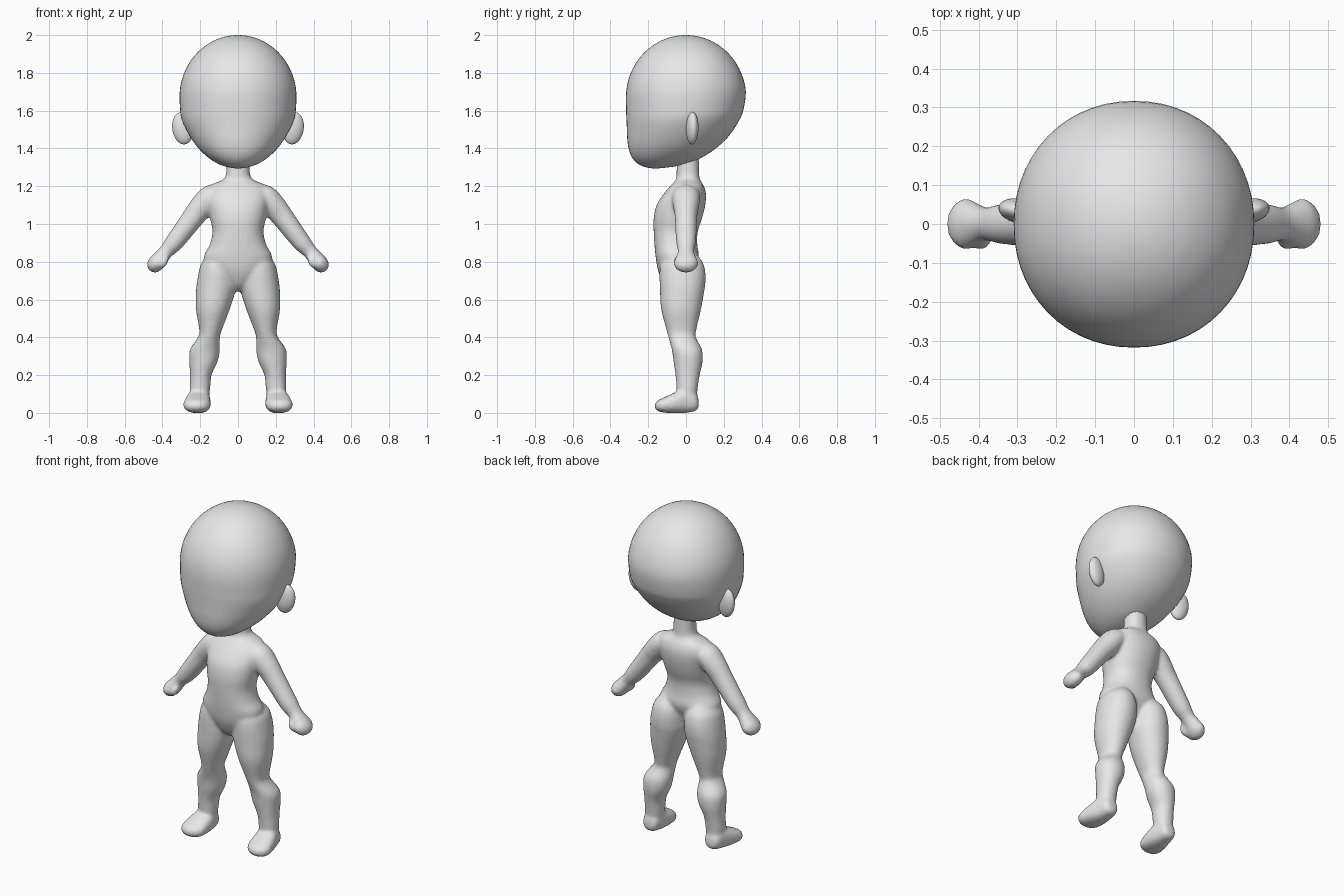
import bpy, bmesh, math
from mathutils import Vector

if "Cube" in bpy.data.objects:
    bpy.data.objects.remove(bpy.data.objects["Cube"])

skin = bpy.data.materials.new("plain grey")
skin.diffuse_color = (0.8, 0.8, 0.8, 1)
skin.use_nodes = True
skin.node_tree.nodes["Principled BSDF"].inputs["Base Color"].default_value = skin.diffuse_color


def resample(rows, steps=4):
    """Catmull-Rom interpolation through rows of numbers."""
    out = []
    for i in range(len(rows) - 1):
        a, b = rows[max(i - 1, 0)], rows[i]
        c, d = rows[i + 1], rows[min(i + 2, len(rows) - 1)]
        for s in range(steps):
            t = s / steps
            out.append([0.5 * (2 * q + (r - p) * t + (2 * p - 5 * q + 4 * r - w) * t * t
                               + (3 * q - p - 3 * r + w) * t ** 3)
                        for p, q, r, w in zip(a, b, c, d)])
    out.append(list(rows[-1]))
    return out


def loft(name, rings, n=32, power=2.0):
    """Skin a closed tube through (centre, u, v) superellipse rings."""
    bm = bmesh.new()
    loops = []
    for c, u, v in rings:
        loop = []
        for k in range(n):
            a = 2 * math.pi * k / n
            x, y = math.cos(a), math.sin(a)
            x = math.copysign(abs(x) ** (2 / power), x)
            y = math.copysign(abs(y) ** (2 / power), y)
            loop.append(bm.verts.new(c + u * x + v * y))
        loops.append(loop)
    for p, q in zip(loops, loops[1:]):
        for k in range(n):
            bm.faces.new((p[k], p[(k + 1) % n], q[(k + 1) % n], q[k]))
    bm.faces.new(loops[0])
    bm.faces.new(loops[-1])
    bmesh.ops.recalc_face_normals(bm, faces=bm.faces)
    return finish(name, bm)


def finish(name, bm):
    mesh = bpy.data.meshes.new(name)
    for f in bm.faces:
        f.smooth = True
    bm.to_mesh(mesh)
    bm.free()
    mesh.materials.append(skin)
    ob = bpy.data.objects.new(name, mesh)
    bpy.context.collection.objects.link(ob)
    return ob


def upright(rows, side=1):
    """Rows of z, x0, x1, y0, y1 -> horizontal rings."""
    return [(Vector((side * (x0 + x1) / 2, (y0 + y1) / 2, z)),
             Vector(((x1 - x0) / 2, 0, 0)), Vector((0, (y1 - y0) / 2, 0)))
            for z, x0, x1, y0, y1 in resample(rows)]


def ellipsoid(name, centre, radii, tilt=0.0, turn=0.0):
    ob_bm = bmesh.new()
    bmesh.ops.create_uvsphere(ob_bm, u_segments=32, v_segments=20, radius=1)
    ob = finish(name, ob_bm)
    ob.location, ob.scale = centre, radii
    ob.rotation_euler = (0, tilt, turn)
    return ob


# Head: domed skull, flat face, chin forward of the neck
dome = []
for deg in (89, 84, 78, 70, 60, 48, 35, 20, 5):
    t = math.radians(deg)
    r = math.cos(t)
    dome.append((1.67 + 0.33 * math.sin(t), -0.31 * r, 0.31 * r, -0.318 * r, 0.318 * r))
jaw = [(1.60, .306, -.317, .303), (1.55, .297, -.315, .282), (1.50, .275, -.313, .252),
       (1.45, .246, -.311, .213), (1.40, .209, -.304, .158), (1.36, .168, -.29, .098),
       (1.33, .126, -.268, .04), (1.31, .085, -.24, -.03), (1.299, .045, -.207, -.10),
       (1.294, .008, -.172, -.155)]
loft("head", upright(dome + [(z, -w, w, f, b) for z, w, f, b in jaw]), 56, 2.08)

# Ears
for s in (1, -1):
    ellipsoid("ear", (s * 0.293, 0.033, 1.507), (0.056, 0.032, 0.086), s * 0.15, s * 0.2)

# Torso and neck
torso = [(.645, .02, -.08, -.02), (.68, .06, -.115, .01), (.75, .14, -.147, .04),
         (.82, .182, -.16, .068), (.89, .15, -.167, .06), (.96, .135, -.171, .062),
         (1.03, .148, -.171, .085), (1.10, .16, -.156, .102), (1.16, .165, -.118, .106),
         (1.205, .145, -.08, .093), (1.235, .08, -.053, .074), (1.27, .063, -.05, .07),
         (1.36, .06, -.05, .068)]
parts = [loft("body", upright([(z, -w, w, f, b) for z, w, f, b in torso]), 40, 2.2)]

leg = [(.845, .07, .14, -.08, .05), (.80, .025, .19, -.13, .088), (.75, .011, .207, -.14, .102),
       (.70, .01, .216, -.14, .104), (.65, .012, .222, -.138, .098), (.55, .043, .223, -.132, .08),
       (.44, .085, .205, -.104, .055), (.40, .096, .212, -.093, .052), (.335, .096, .255, -.075, .085),
       (.27, .108, .258, -.066, .088), (.20, .14, .254, -.056, .073), (.13, .147, .256, -.05, .062),
       (.05, .16, .25, -.045, .055)]
# Foot slices: y, x centre, half width, bottom, top
foot = [(.068, .205, .012, .035, .06), (.055, .205, .042, .012, .10), (0, .207, .058, 0, .13),
        (-.06, .213, .069, -.002, .108), (-.12, .219, .07, .002, .08), (-.15, .221, .05, .01, .066),
        (-.166, .222, .014, .025, .045)]
# Arm rings: x, z, in-plane radius, depth radius
arm = [(.08, 1.165, .045, .065), (.14, 1.145, .064, .074), (.185, 1.10, .065, .07),
       (.23, 1.045, .06, .06), (.29, .965, .054, .056), (.34, .90, .049, .052),
       (.38, .855, .039, .043), (.41, .82, .041, .055), (.435, .79, .044, .066),
       (.457, .765, .034, .048), (.467, .754, .012, .02)]
arm_rows = resample(arm)

for s in (1, -1):
    parts.append(loft("leg", upright(leg, s), 32, 2.1))
    parts.append(loft("foot", [(Vector((s * x, y, (lo + hi) / 2)), Vector((w, 0, 0)),
                                Vector((0, 0, (hi - lo) / 2)))
                               for y, x, w, lo, hi in resample(foot)], 32, 2.4))
    rings = []
    for i, (x, z, r, d) in enumerate(arm_rows):
        p, q = arm_rows[max(i - 1, 0)], arm_rows[min(i + 1, len(arm_rows) - 1)]
        across = Vector((-s * (q[1] - p[1]), 0, q[0] - p[0])).normalized()
        rings.append((Vector((s * x, 0, z)), across * r, Vector((0, d, 0))))
    parts.append(loft("arm", rings))
    parts.append(ellipsoid("thumb", (s * .393, -.043, .797), (.021, .023, .037), s * -.5))

# Fuse the body parts into one soft skin
bpy.ops.object.select_all(action='DESELECT')
for ob in parts:
    ob.select_set(True)
body = bpy.context.view_layer.objects.active = parts[0]
bpy.ops.object.join()
fuse = body.modifiers.new("fuse", 'REMESH')
fuse.mode, fuse.voxel_size, fuse.use_smooth_shade = 'VOXEL', 0.009, True
soften = body.modifiers.new("soften", 'SMOOTH')
soften.factor, soften.iterations = 0.5, 10
